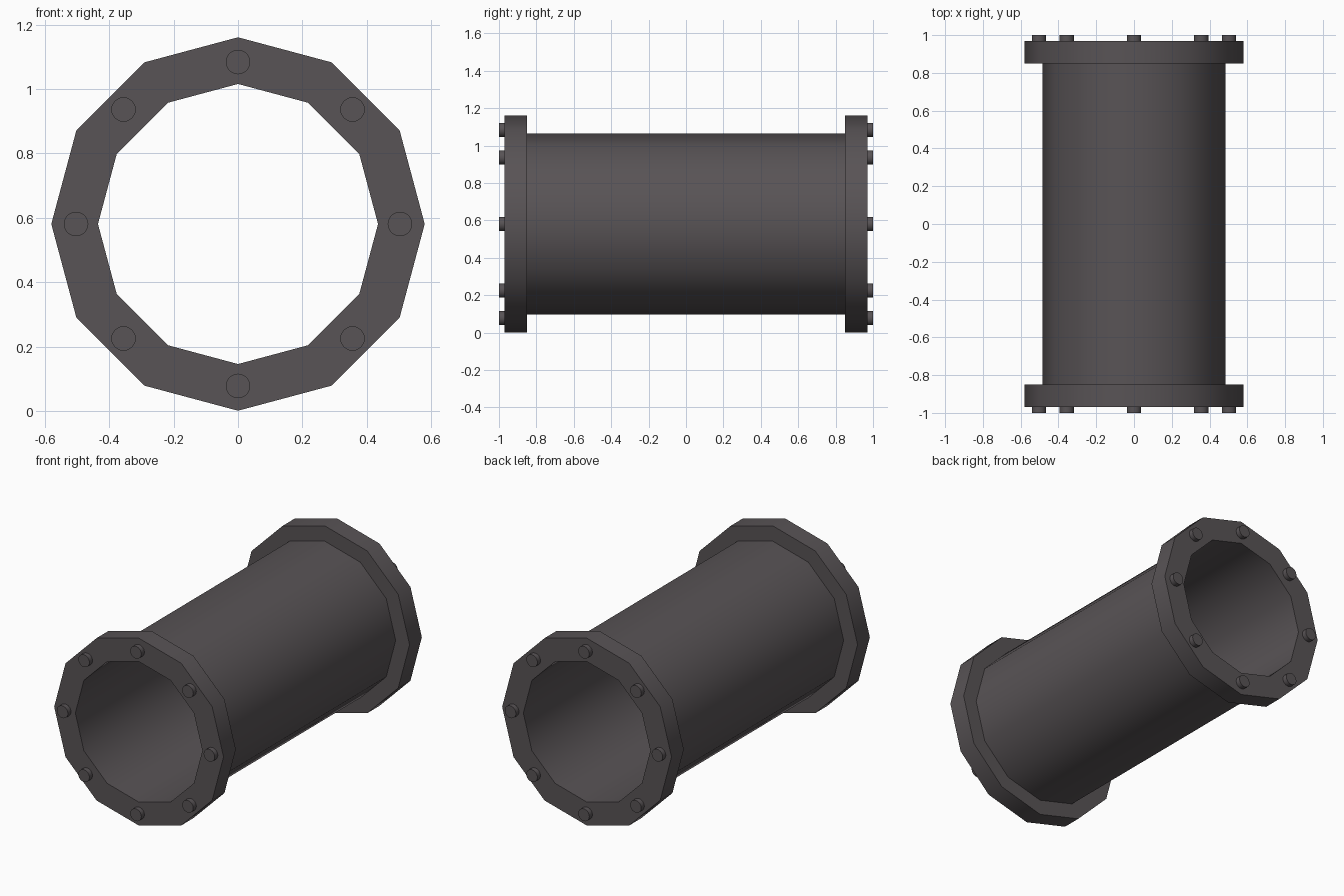
import bpy, bmesh, math

if "Cube" in bpy.data.objects:
    bpy.data.objects.remove(bpy.data.objects["Cube"])

CZ = 0.581          # height of the pipe axis
SIDES = 12

metal = bpy.data.materials.new("dark_grey_metal")
metal.diffuse_color = (0.098, 0.087, 0.092, 1)
metal.use_nodes = True
metal.node_tree.nodes["Principled BSDF"].inputs["Base Color"].default_value = metal.diffuse_color


def lathe(name, profile, sides, x=0.0, z=CZ, closed=True):
    """Revolve (radius, y) points about an axis along y."""
    bm = bmesh.new()
    rings = []
    for k in range(sides):
        a = 2 * math.pi * k / sides
        rings.append([bm.verts.new((r * math.sin(a), y, r * math.cos(a))) for r, y in profile])
    n = len(profile)
    for k in range(sides):
        p, q = rings[k], rings[(k + 1) % sides]
        for i in range(n if closed else n - 1):
            j = (i + 1) % n
            bm.faces.new((p[i], p[j], q[j], q[i]))
    if not closed:  # cap both ends of a solid rod
        bm.faces.new([r[0] for r in rings])
        bm.faces.new([r[-1] for r in rings])
    bmesh.ops.recalc_face_normals(bm, faces=bm.faces)
    me = bpy.data.meshes.new(name)
    bm.to_mesh(me)
    bm.free()
    me.materials.append(metal)
    ob = bpy.data.objects.new(name, me)
    ob.location = (x, 0, z)
    bpy.context.collection.objects.link(ob)
    bpy.ops.object.select_all(action='DESELECT')
    ob.select_set(True)
    bpy.context.view_layer.objects.active = ob
    bpy.ops.object.shade_smooth_by_angle(angle=math.radians(40))
    return ob


# Hollow pipe, bore running through both flanges
lathe("pipe", [(0.435, -0.85), (0.485, -0.85), (0.485, 0.85), (0.435, 0.85)], SIDES)

for side, s in (("front", -1), ("back", 1)):
    # Flange ring
    lathe(side + "_flange",
          [(0.435, s * 0.85), (0.58, s * 0.85), (0.58, s * 0.97), (0.435, s * 0.97)], SIDES)
    # Ring of bolts
    for k in range(8):
        a = k * math.pi / 4
        lathe(f"{side}_bolt_{k + 1}", [(0.038, s * 0.96), (0.038, s * 1.0)], 24,
              0.503 * math.sin(a), CZ + 0.503 * math.cos(a), closed=False)
